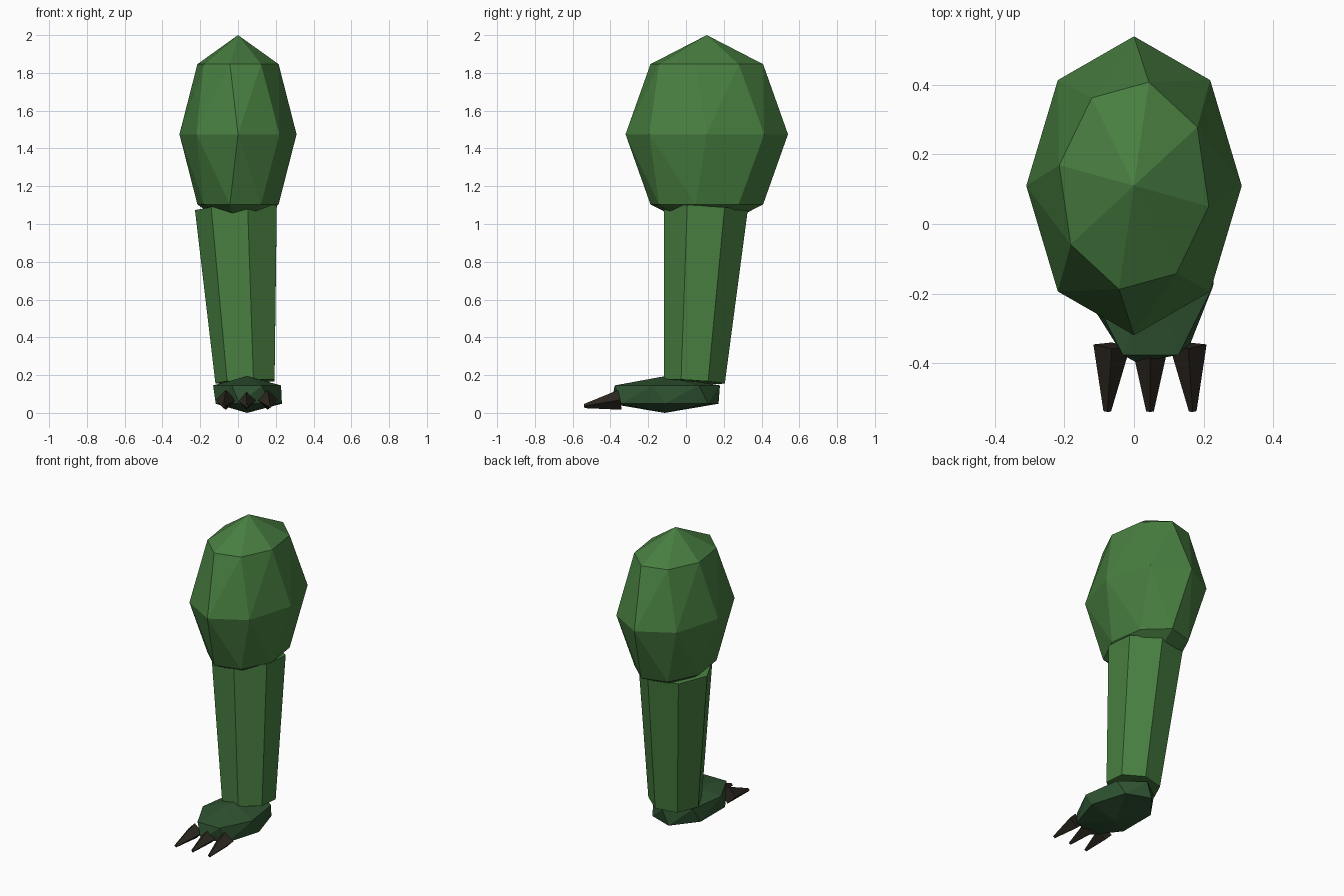
import bpy
import bmesh
from math import cos, sin, pi
from mathutils import Vector

cube = bpy.data.objects.get("Cube")
if cube:
    bpy.data.objects.remove(cube, do_unlink=True)


def material(name, rgb):
    mat = bpy.data.materials.new(name)
    mat.use_nodes = True
    color = (*rgb, 1.0)
    mat.diffuse_color = color
    bsdf = mat.node_tree.nodes["Principled BSDF"]
    bsdf.inputs["Base Color"].default_value = color
    bsdf.inputs["Roughness"].default_value = 0.9
    return mat


leaf_green = material("leaf green", (0.065, 0.21, 0.052))
dark_green = material("dark green", (0.028, 0.085, 0.031))
dark_horn = material("dark horn", (0.025, 0.020, 0.014))


def hull_object(name, points, mat):
    """Flat-faced solid wrapped around a cloud of points."""
    bm = bmesh.new()
    for p in points:
        bm.verts.new(p)
    bmesh.ops.convex_hull(bm, input=bm.verts[:])
    bmesh.ops.dissolve_limit(bm, angle_limit=0.002, verts=bm.verts[:], edges=bm.edges[:])
    bmesh.ops.recalc_face_normals(bm, faces=bm.faces[:])
    mesh = bpy.data.meshes.new(name)
    bm.to_mesh(mesh)
    bm.free()
    mesh.materials.append(mat)
    obj = bpy.data.objects.new(name, mesh)
    bpy.context.collection.objects.link(obj)
    return obj


def faceted_ball(name, center, radii, sides, rings, mat):
    """Ellipsoid whose odd rings, from the top, are twisted by a quarter step."""
    center = Vector(center)
    rx, ry, rz = radii
    points = [center + Vector((0, 0, rz)), center - Vector((0, 0, rz))]
    for ring in range(1, rings):
        tilt = pi * ring / rings
        twist = -0.25 * (ring % 2)
        for i in range(sides):
            a = 2 * pi * (i + twist) / sides
            points.append(center + Vector((rx * sin(tilt) * cos(a),
                                           ry * sin(tilt) * sin(a),
                                           rz * cos(tilt))))
    return hull_object(name, points, mat)


def tapered_prism(name, start, end, r_start, r_end, sides, mat, side_axis, phase=0.0):
    """Prism between two points with ends square to its axis."""
    start, end = Vector(start), Vector(end)
    axis = (end - start).normalized()
    u = Vector(side_axis)
    u = (u - axis * u.dot(axis)).normalized()
    v = axis.cross(u)
    points = []
    for center, r in ((start, r_start), (end, r_end)):
        for i in range(sides):
            a = 2 * pi * i / sides + phase
            points.append(center + r * (cos(a) * u + sin(a) * v))
    return hull_object(name, points, mat)


# Thigh: tall faceted egg
faceted_ball("thigh", (0, 0.11, 1.475), (0.31, 0.43, 0.525), 8, 4, leaf_green)

# Shin: leaning seven-sided taper
tapered_prism("shin", (0.045, 0.045, 0.165), (0, 0.105, 1.085),
              0.165, 0.228, 7, leaf_green, (1, 0, 0), pi / 7)

# Foot: flattened faceted ball
faceted_ball("foot", (0.048, -0.113, 0.097), (0.213, 0.338, 0.097), 7, 3, dark_green)

# Claws: three blunt four-sided spikes, slightly splayed
for side, label in ((-1, "right"), (0, "middle"), (1, "left")):
    tapered_prism(label + "_claw",
                  (0.046 + 0.11 * side, -0.35, 0.069),
                  (0.046 + 0.123 * side, -0.539, 0.036),
                  0.053, 0.011, 4, dark_horn, (1, 0, 0))
